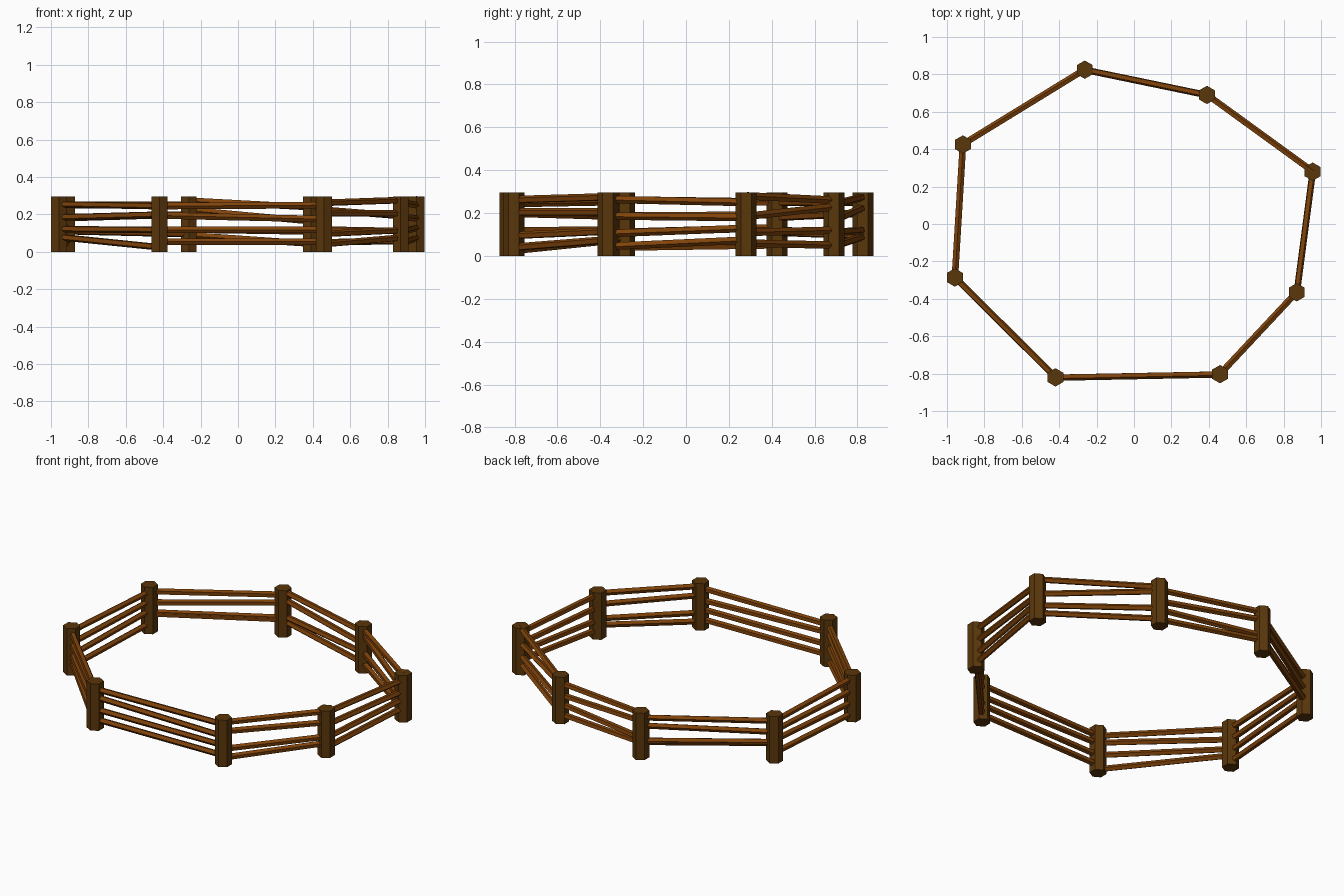
import bpy, math
from mathutils import Vector, Quaternion

if "Cube" in bpy.data.objects:
    bpy.data.objects.remove(bpy.data.objects["Cube"])


def material(name, rgb):
    m = bpy.data.materials.new(name)
    m.diffuse_color = (*rgb, 1)
    m.use_nodes = True
    m.node_tree.nodes["Principled BSDF"].inputs["Base Color"].default_value = m.diffuse_color
    return m


DARK = material("dark post wood", (0.102, 0.037, 0.003))
WARM = material("warm rail wood", (0.215, 0.056, 0.003))
POST_H, POST_R, RAIL_R = 0.295, 0.049, 0.0185


def bar(name, a, b, r, sides, mat):
    """Straight prism from a to b, tipped over from upright."""
    a, b = Vector(a), Vector(b)
    d = b - a
    bpy.ops.mesh.primitive_cylinder_add(vertices=sides, radius=r, depth=d.length)
    o = bpy.context.object
    o.name = name
    o.location = (a + b) / 2
    o.rotation_mode = 'QUATERNION'
    tip = Vector((0, 0, 1)).rotation_difference(d)
    o.rotation_quaternion = tip @ Quaternion((0, 0, 1), math.pi)
    o.data.materials.append(mat)
    return o


# Post positions, clockwise from the back
posts = [(-0.263, 0.825), (0.39, 0.69), (0.955, 0.28), (0.87, -0.365),
         (0.46, -0.803), (-0.42, -0.82), (-0.958, -0.286), (-0.915, 0.425)]

# Rail heights (start, end) for the side after each post
rails = [
    [(0.275, 0.24), (0.225, 0.165), (0.12, 0.11), (0.09, 0.045)],
    [(0.26, 0.28), (0.23, 0.185), (0.12, 0.11), (0.05, 0.06)],
    [(0.25, 0.265), (0.18, 0.187), (0.13, 0.105), (0.075, 0.045)],
    [(0.275, 0.262), (0.205, 0.205), (0.115, 0.095), (0.075, 0.04)],
    [(0.25, 0.245), (0.175, 0.195), (0.118, 0.118), (0.055, 0.055)],
    [(0.245, 0.255), (0.20, 0.185), (0.118, 0.122), (0.025, 0.08)],
    [(0.26, 0.25), (0.185, 0.19), (0.11, 0.13), (0.04, 0.05)],
    [(0.25, 0.25), (0.18, 0.20), (0.118, 0.105), (0.11, 0.095)],
]

# Posts
for i, (x, y) in enumerate(posts):
    bar(f"post_{i + 1}", (x, y, 0), (x, y, POST_H), POST_R, 6, DARK)

# Rails
for i, side in enumerate(rails):
    p, q = posts[i], posts[(i + 1) % len(posts)]
    for j, (z0, z1) in enumerate(side):
        bar(f"rail_{i + 1}_{j + 1}", (*p, z0), (*q, z1), RAIL_R, 5, WARM)
